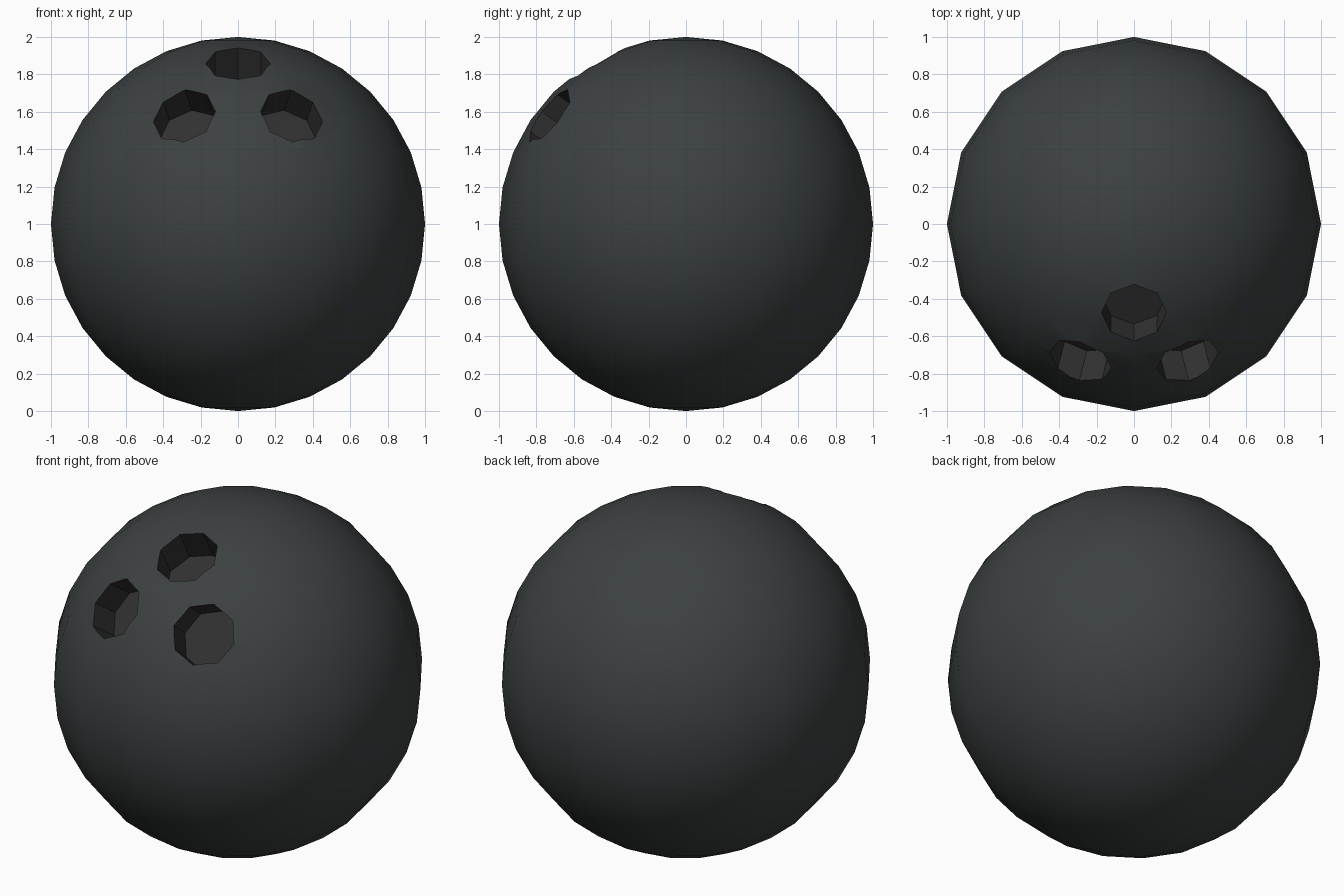
import bpy, math
from mathutils import Vector, Matrix

if "Cube" in bpy.data.objects:
    bpy.data.objects.remove(bpy.data.objects["Cube"])


def material(name, rgb):
    m = bpy.data.materials.new(name)
    m.diffuse_color = (*rgb, 1)
    m.use_nodes = True
    m.node_tree.nodes["Principled BSDF"].inputs["Base Color"].default_value = m.diffuse_color
    return m


shell_mat = material("dark_shell", (0.045, 0.052, 0.053))
hole_mat = material("hole_black", (0.03, 0.03, 0.03))

# Ball
bpy.ops.mesh.primitive_uv_sphere_add(segments=16, ring_count=16, radius=1, location=(0, 0, 1))
ball = bpy.context.object
ball.name = "ball"
ball.data.materials.append(shell_mat)


# Octagonal cutter: floor sits `depth` below the rim centre, one corner points up the ball
def hole_cutter(name, centre, axis, roll=0, radius=0.173, depth=0.19):
    z = Vector(axis).normalized()
    x = Vector((0, 0, 1)).cross(z).normalized()
    rot = Matrix((x, z.cross(x), z)).transposed().to_4x4()
    length = depth + 0.2
    bpy.ops.mesh.primitive_cylinder_add(vertices=8, radius=radius, depth=length)
    cutter = bpy.context.object
    cutter.name = name
    cutter.matrix_world = (Matrix.Translation(Vector(centre) + z * (length / 2 - depth))
                           @ rot @ Matrix.Rotation(roll, 4, 'Z'))
    cutter.data.materials.append(hole_mat)
    cutter.hide_render = True
    return cutter


cutters = [hole_cutter("thumb_hole_cutter", (0, -0.475, 1.86), (0, -0.485, 0.875))]
for side in (-1, 1):
    cutters.append(hole_cutter("finger_hole_cutter", (side * 0.287, -0.73, 1.575),
                               (side * 0.20, -0.80, 0.57), roll=-side * math.radians(7)))

# Drill the holes
for c in cutters:
    mod = ball.modifiers.new("hole", 'BOOLEAN')
    mod.object = c
    mod.operation = 'DIFFERENCE'
    mod.solver = 'EXACT'
    mod.material_mode = 'TRANSFER'
bpy.context.view_layer.objects.active = ball
bpy.ops.object.select_all(action='DESELECT')
ball.select_set(True)
for mod in list(ball.modifiers):
    bpy.ops.object.modifier_apply(modifier=mod.name)
for c in cutters:
    bpy.data.objects.remove(c)

bpy.ops.object.shade_smooth_by_angle(angle=math.radians(35))
